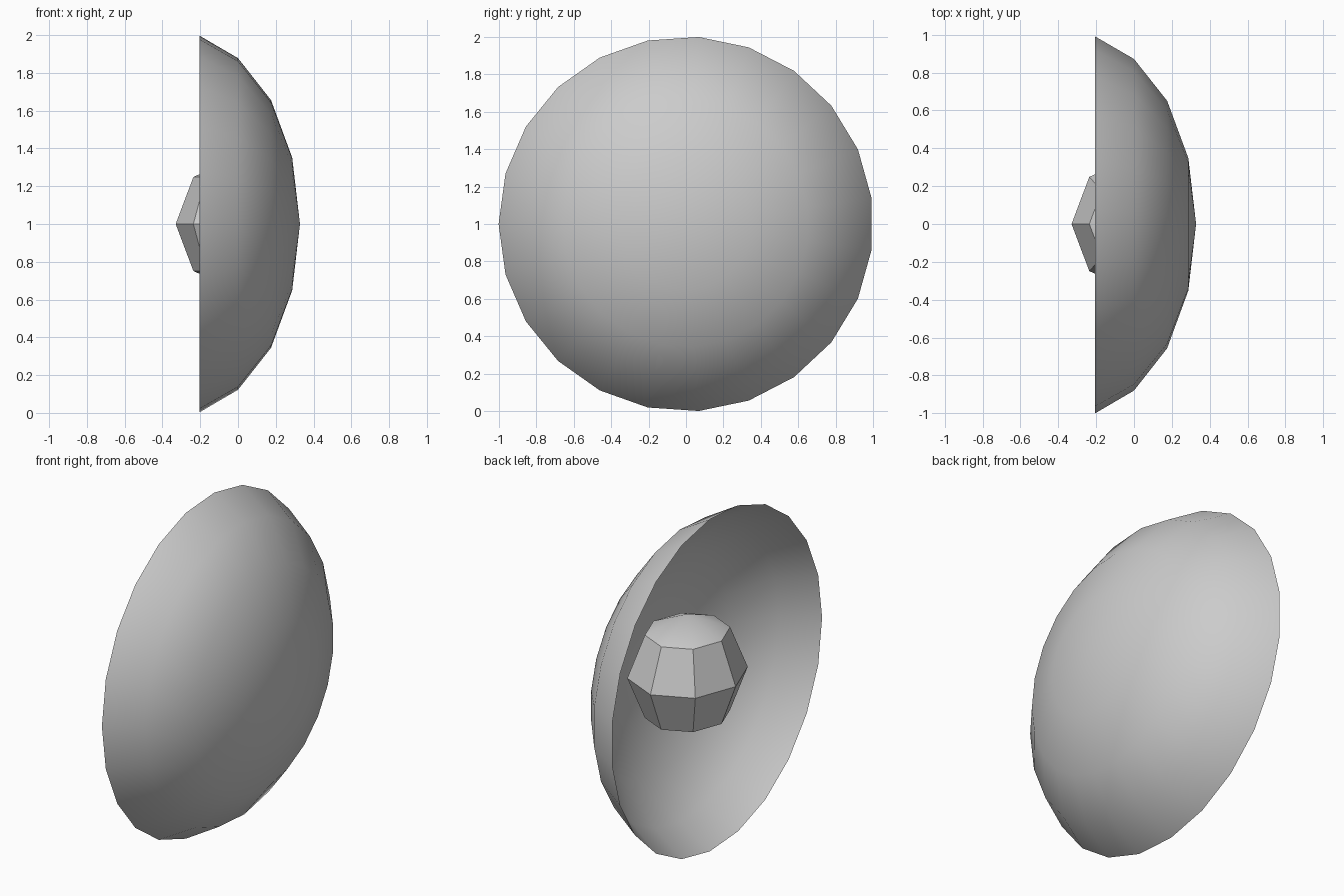
import bpy, bmesh
from math import radians, tau

if "Cube" in bpy.data.objects:
    bpy.data.objects.remove(bpy.data.objects["Cube"])

GREY = (0.6, 0.6, 0.6, 1)
mat = bpy.data.materials.new("plain grey")
mat.use_nodes = True
mat.diffuse_color = GREY
mat.node_tree.nodes["Principled BSDF"].inputs["Base Color"].default_value = GREY


def finish(obj):
    """Give the part its colour and smooth its shallow edges."""
    obj.data.materials.append(mat)
    bpy.ops.object.select_all(action="DESELECT")
    obj.select_set(True)
    bpy.context.view_layer.objects.active = obj
    bpy.ops.object.shade_smooth_by_angle(angle=radians(30))


# Dish: thin bowl, (x, radius) profile turned around the x axis
profile = [(-0.205, 1.0), (0.0, 0.88), (0.175, 0.657), (0.287, 0.352), (0.328, 0.0)]
bm = bmesh.new()
verts = [bm.verts.new((x, -r, 0)) for x, r in profile]
edges = [bm.edges.new(pair) for pair in zip(verts, verts[1:])]
bmesh.ops.spin(bm, geom=verts + edges, cent=(0, 0, 0), axis=(1, 0, 0),
               angle=tau, steps=23)
bmesh.ops.remove_doubles(bm, verts=bm.verts, dist=0.001)
bmesh.ops.recalc_face_normals(bm, faces=bm.faces)
if sum(f.normal.x for f in bm.faces) < 0:
    bmesh.ops.reverse_faces(bm, faces=bm.faces)
mesh = bpy.data.meshes.new("dish")
bm.to_mesh(mesh)
bm.free()
dish = bpy.data.objects.new("dish", mesh)
dish.location.z = 1
bpy.context.collection.objects.link(dish)
finish(dish)

# Ball: faceted centre piece resting in the bowl
bpy.ops.mesh.primitive_uv_sphere_add(segments=8, ring_count=4, radius=1,
                                     location=(-0.01, 0, 1))
ball = bpy.context.object
ball.name = "centre_ball"
ball.scale = (0.32, 0.352, 0.352)
bpy.ops.object.transform_apply(location=False, rotation=False, scale=True)
finish(ball)
